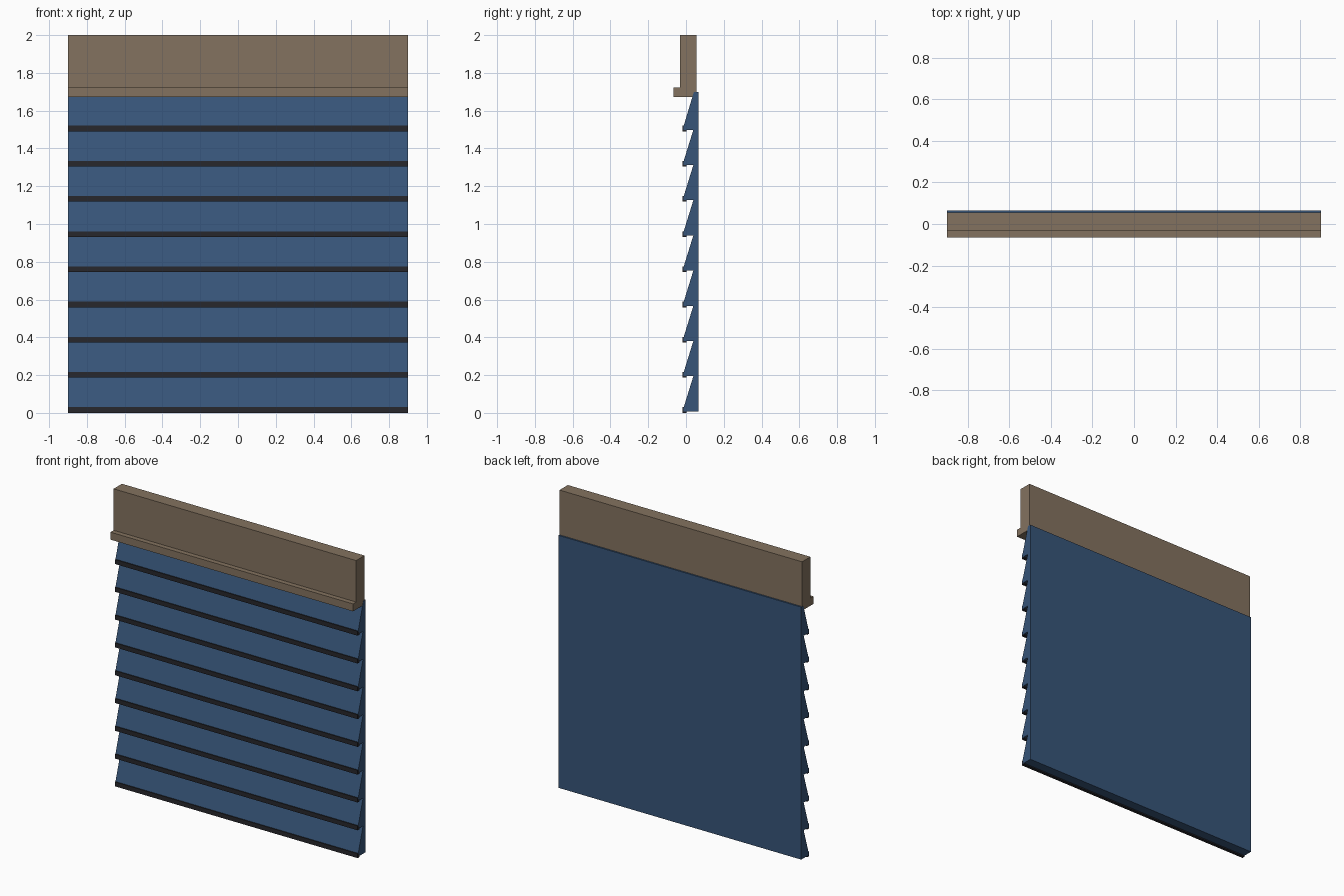
import bpy, bmesh

if "Cube" in bpy.data.objects:
    bpy.data.objects.remove(bpy.data.objects["Cube"])


def material(name, color):
    m = bpy.data.materials.new(name)
    m.diffuse_color = (*color, 1)
    m.use_nodes = True
    m.node_tree.nodes["Principled BSDF"].inputs["Base Color"].default_value = m.diffuse_color
    return m


def extrude_profile(name, pts, half, mat):
    """Solid made by sweeping a (y, z) outline along x."""
    bm = bmesh.new()
    face = bm.faces.new([bm.verts.new((-half, y, z)) for y, z in pts])
    ext = bmesh.ops.extrude_face_region(bm, geom=[face])
    verts = [g for g in ext["geom"] if isinstance(g, bmesh.types.BMVert)]
    bmesh.ops.translate(bm, verts=verts, vec=(2 * half, 0, 0))
    bmesh.ops.recalc_face_normals(bm, faces=bm.faces)
    mesh = bpy.data.meshes.new(name)
    bm.to_mesh(mesh)
    bm.free()
    mesh.materials.append(mat)
    ob = bpy.data.objects.new(name, mesh)
    bpy.context.collection.objects.link(ob)
    return ob


blue = material("siding_blue", (0.038, 0.09, 0.19))
dark = material("edge_dark", (0.02, 0.02, 0.025))
tan = material("trim_tan", (0.23, 0.17, 0.115))

HALF, COUNT, PITCH, TOP = 0.9, 9, 0.1863, 1.70

# Siding: one sawtooth outline with overlapping clapboards
outline = [(0.065, TOP), (0.065, 0.008)]
for i in range(COUNT):
    z = i * PITCH
    outline.append((-0.014, z + 0.008))
    outline.append((-0.012, z + 0.03))
    if i < COUNT - 1:
        outline.append((0.039, z + PITCH + 0.008))
    else:
        outline.append((0.042, TOP))
extrude_profile("clapboard_siding", outline, HALF, blue)

# Dark drip edge along the bottom of every board
for i in range(COUNT):
    z = i * PITCH
    extrude_profile(f"board_edge_{i + 1}",
                    [(-0.018, z), (0.002, z), (0.002, z + 0.012),
                     (-0.011, z + 0.03), (-0.018, z + 0.03)], HALF, dark)

# Top trim board with projecting ledge
extrude_profile("top_trim",
                [(-0.066, 1.672), (0.055, 1.672), (0.055, 2.0),
                 (-0.033, 2.0), (-0.033, 1.722), (-0.066, 1.722)],
                HALF - 0.001, tan)
